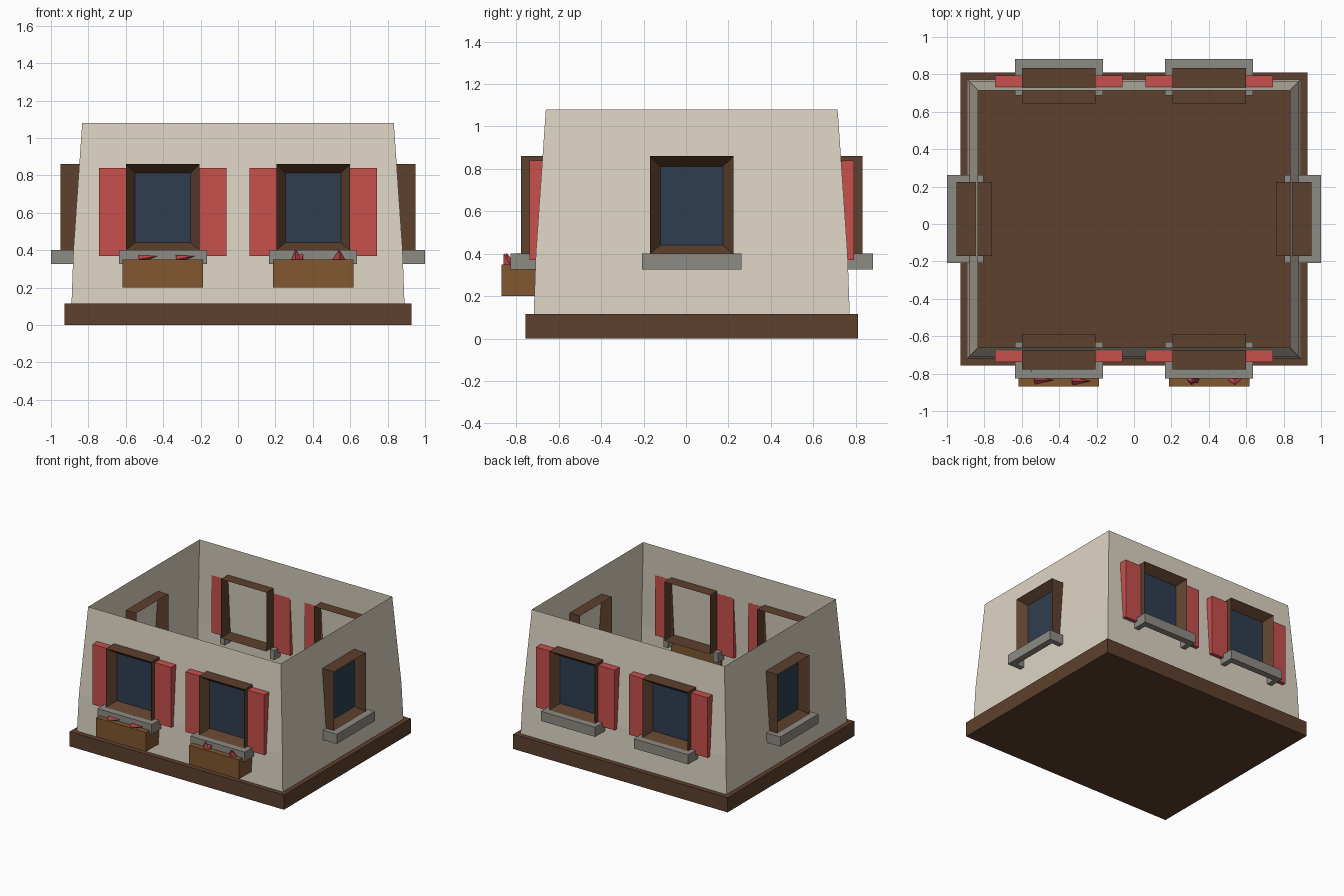
import bpy, bmesh, math, random
from mathutils import Matrix, Vector

if "Cube" in bpy.data.objects:
    bpy.data.objects.remove(bpy.data.objects["Cube"])

random.seed(4)
CY = 0.027  # house centre in y


def mat(name, rgb):
    m = bpy.data.materials.new(name)
    m.diffuse_color = (*rgb, 1)
    m.use_nodes = True
    m.node_tree.nodes["Principled BSDF"].inputs["Base Color"].default_value = m.diffuse_color
    return m


PLASTER = mat("plaster", (0.72, 0.66, 0.55))
WOOD = mat("dark_wood", (0.11, 0.052, 0.026))
PLANK = mat("box_wood", (0.22, 0.095, 0.03))
RED = mat("red_paint", (0.58, 0.08, 0.075))
GLASS = mat("glass", (0.028, 0.048, 0.08))
STONE = mat("stone", (0.27, 0.26, 0.23))
PETAL = mat("petal", (0.5, 0.06, 0.07))


def finish(name, bm, material, M=Matrix()):
    me = bpy.data.meshes.new(name)
    bm.to_mesh(me)
    bm.free()
    ob = bpy.data.objects.new(name, me)
    me.materials.append(material)
    ob.matrix_world = M
    bpy.context.collection.objects.link(ob)
    return ob


def box(name, lo, hi, material, M=Matrix()):
    bm = bmesh.new()
    bmesh.ops.create_cube(bm, size=1)
    for v in bm.verts:
        v.co = [lo[i] if v.co[i] < 0 else hi[i] for i in range(3)]
    return finish(name, bm, material, M)


def loft(bm, rings):
    vs = [[bm.verts.new(p) for p in r] for r in rings]
    for a, b in zip(vs, vs[1:]):
        n = len(a)
        for i in range(n):
            bm.faces.new((a[i], a[(i + 1) % n], b[(i + 1) % n], b[i]))
    return vs


# Foundation slab
box("foundation", (-0.927, CY - 0.783, 0), (0.927, CY + 0.783, 0.115), WOOD)

# Open-topped leaning wall shell
bm = bmesh.new()
loft(bm, [[(sx * hx, CY + sy * hy, z) for sx, sy in ((-1, -1), (1, -1), (1, 1), (-1, 1))]
          for hx, hy, z in ((0.89, 0.745, 0.115), (0.88, 0.735, 0.4), (0.833, 0.688, 1.08))])
finish("walls", bm, PLASTER)


def rect(hx, z0, z1, y):
    return [(-hx, y, z0), (hx, y, z0), (hx, y, z1), (-hx, y, z1)]


# One window in local space: outward is -y, frame front at y = 0
def window(tag, M, shutters):
    bm = bmesh.new()
    loft(bm, [rect(0.197, 0.4, 0.86, 0.19), rect(0.197, 0.4, 0.86, 0),
              rect(0.148, 0.44, 0.812, 0.065)])
    finish("window_frame_" + tag, bm, WOOD, M)

    bm = bmesh.new()
    bm.faces.new([bm.verts.new(p) for p in rect(0.148, 0.44, 0.812, 0.065)])
    finish("window_pane_" + tag, bm, GLASS, M)

    # U-shaped stone sill wrapping the frame
    bm = bmesh.new()
    outline = [(-0.235, -0.05), (0.235, -0.05), (0.235, 0.145), (0.195, 0.145),
               (0.195, 0.0), (-0.195, 0.0), (-0.195, 0.145), (-0.235, 0.145)]
    lo, hi = loft(bm, [[(x, y, z) for x, y in outline] for z in (0.325, 0.4)])
    bm.faces.new(lo[::-1])
    bm.faces.new(hi)
    finish("sill_" + tag, bm, STONE, M)

    if shutters:
        for side, x in (("left", -0.34), ("right", 0.197)):
            box(f"shutter_{side}_{tag}", (x, 0.04, 0.37), (x + 0.143, 0.1, 0.84), RED, M)


def place(x, y, deg):
    return Matrix.Translation((x, y, 0)) @ Matrix.Rotation(math.radians(deg), 4, "Z")


for name, sx in (("left", -1), ("right", 1)):
    window("front_" + name, place(sx * 0.402, CY - 0.804, 0), True)
    window("back_" + name, place(sx * 0.402, CY + 0.806, 180), True)
    window("side_" + name, place(sx * 0.95, CY, sx * 90), False)

    # Planter under the front window
    cx = sx * 0.402
    box("flower_box_" + name, (cx - 0.216, -0.87, 0.2), (cx + 0.216, -0.7, 0.35), PLANK)

# Little faceted blossoms, upright or tipped over
FLOWERS = {
    "left": [(-0.55, -0.79, 0), (-0.45, -0.78, 1), (-0.35, -0.78, 0),
             (-0.27, -0.77, 1), (-0.48, -0.835, 2), (-0.28, -0.84, 2)],
    "right": [(0.34, -0.815, 1), (0.46, -0.77, 0), (0.53, -0.79, 0), (0.54, -0.845, 1),
              (0.31, -0.84, 0)],
}
for name, spots in FLOWERS.items():
    for i, (x, y, kind) in enumerate(spots):
        bm = bmesh.new()
        r = (0.03, 0.035, 0.022)[kind]
        h = (0.06, 0.06, 0.1)[kind]
        bmesh.ops.create_cone(bm, cap_ends=True, segments=4, radius1=r, radius2=0, depth=h)
        tilt = Matrix.Rotation((0.2, 0.5, 1.4)[kind], 4, "Y")
        spin = Matrix.Rotation(random.uniform(0, 6) if kind < 2 else 0, 4, "Z")
        M = Matrix.Translation((x, y, 0.375 if kind < 2 else 0.36)) @ spin @ tilt
        finish(f"blossom_{name}_{i + 1}", bm, PETAL, M)

# Consistent outward normals are kept on the closed parts
for ob in bpy.context.collection.objects:
    bm = bmesh.new()
    bm.from_mesh(ob.data)
    if all(e.is_manifold for e in bm.edges):
        bmesh.ops.recalc_face_normals(bm, faces=bm.faces)
        bm.to_mesh(ob.data)
    bm.free()
